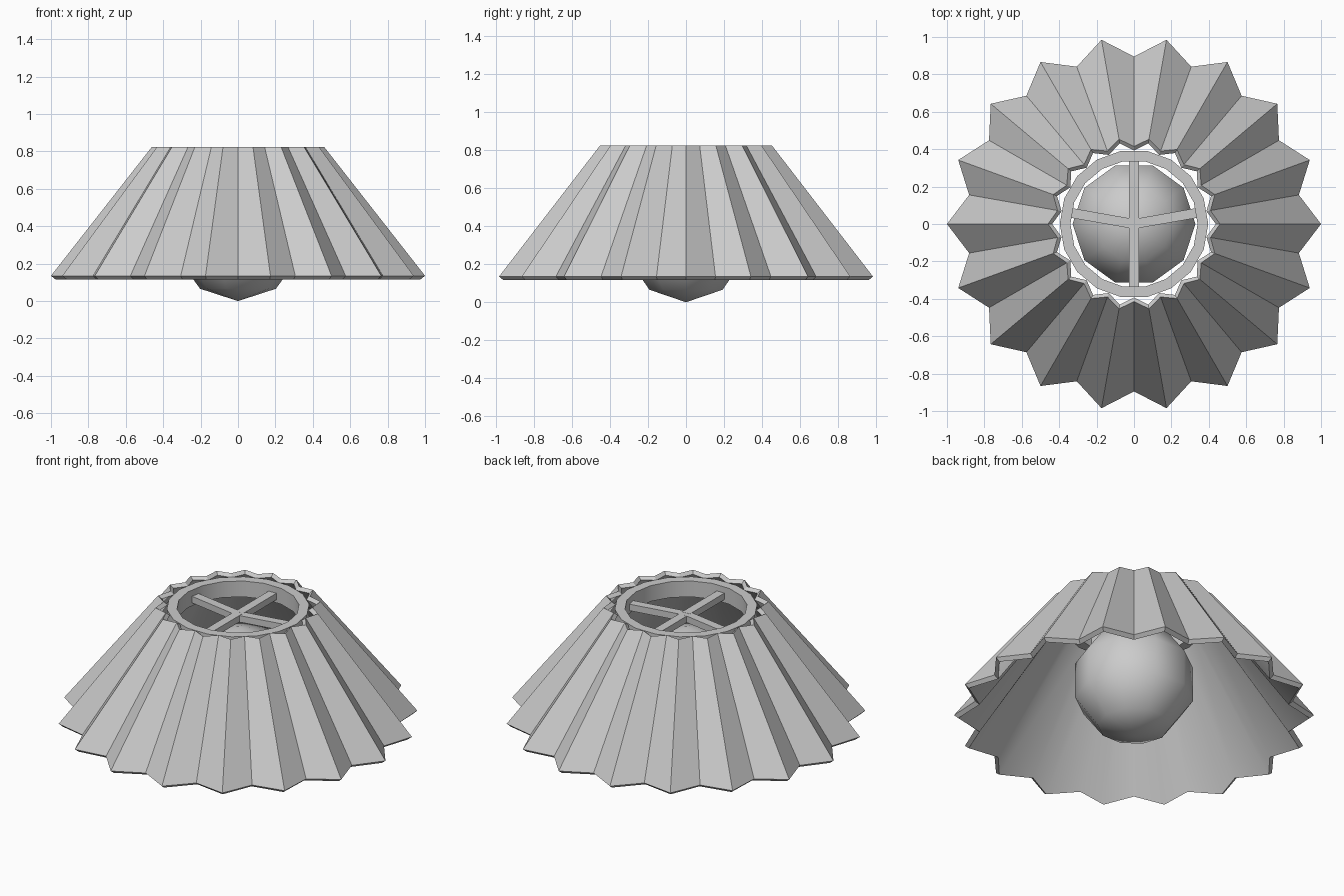
import bpy, bmesh, math

if "Cube" in bpy.data.objects:
    bpy.data.objects.remove(bpy.data.objects["Cube"])


def make(name, bm):
    bmesh.ops.recalc_face_normals(bm, faces=bm.faces)
    mesh = bpy.data.meshes.new(name)
    bm.to_mesh(mesh)
    bm.free()
    ob = bpy.data.objects.new(name, mesh)
    bpy.context.collection.objects.link(ob)
    return ob


def loop(bm, n, radius, z):
    """Closed loop of n vertices; radius is a function of the index."""
    return [bm.verts.new((radius(i) * math.cos(2 * math.pi * i / n),
                          radius(i) * math.sin(2 * math.pi * i / n), z))
            for i in range(n)]


def bridge(bm, a, b, smooth=False):
    n = len(a)
    for i in range(n):
        f = bm.faces.new((a[i], a[(i + 1) % n], b[(i + 1) % n], b[i]))
        f.smooth = smooth


def closed_shell(name, n, profile, smooth_bands):
    """Sweep a closed profile of (radius function, z) around the z axis."""
    bm = bmesh.new()
    loops = [loop(bm, n, r, z) for r, z in profile]
    for k in range(len(loops)):
        bridge(bm, loops[k], loops[(k + 1) % len(loops)], k in smooth_bands)
    for ring in loops:
        for i in range(n):
            bm.edges.get((ring[i], ring[(i + 1) % n])).smooth = False
    return make(name, bm)


def pleat(peak, valley):
    return lambda i: peak if i % 2 == 0 else valley


def const(r):
    return lambda i: r


# Pleated shade: 18 folds, thin wall, softly shaded inside
closed_shell("pleated_shade", 36, [
    (pleat(1.0, 0.895), 0.135), (pleat(0.46, 0.415), 0.825),
    (pleat(0.438, 0.393), 0.808), (pleat(0.976, 0.871), 0.116)], {2})

# Fitting ring in the top opening
closed_shell("top_ring", 18, [
    (const(0.397), 0.715), (const(0.397), 0.812),
    (const(0.34), 0.812), (const(0.34), 0.715)], {0, 2})

# Four spokes, the side pair angled slightly backward
for k, deg in enumerate((10, 90, 170, 270)):
    bm = bmesh.new()
    bmesh.ops.create_cube(bm, size=1)
    bmesh.ops.scale(bm, vec=(0.345, 0.052, 0.04), verts=bm.verts)
    bmesh.ops.translate(bm, vec=(0.1725, 0, 0), verts=bm.verts)
    ob = make(f"ring_spoke_{k + 1}", bm)
    ob.location.z = 0.753 + 0.0005 * k
    ob.rotation_euler.z = math.radians(deg)

# Bulb: ten-sided low-poly sphere, smooth shaded
R, RINGS, SEG = 0.345, 5, 10
bm = bmesh.new()
loops = []
for k in range(1, RINGS):
    a = math.pi * k / RINGS
    loops.append(loop(bm, SEG, const(R * math.sin(a)), R - R * math.cos(a)))
for a, b in zip(loops, loops[1:]):
    bridge(bm, a, b, True)
for ring, z in ((loops[0], 0), (loops[-1], 2 * R)):
    pole = bm.verts.new((0, 0, z))
    for i in range(SEG):
        bm.faces.new((ring[i], ring[(i + 1) % SEG], pole)).smooth = True
make("bulb", bm)
